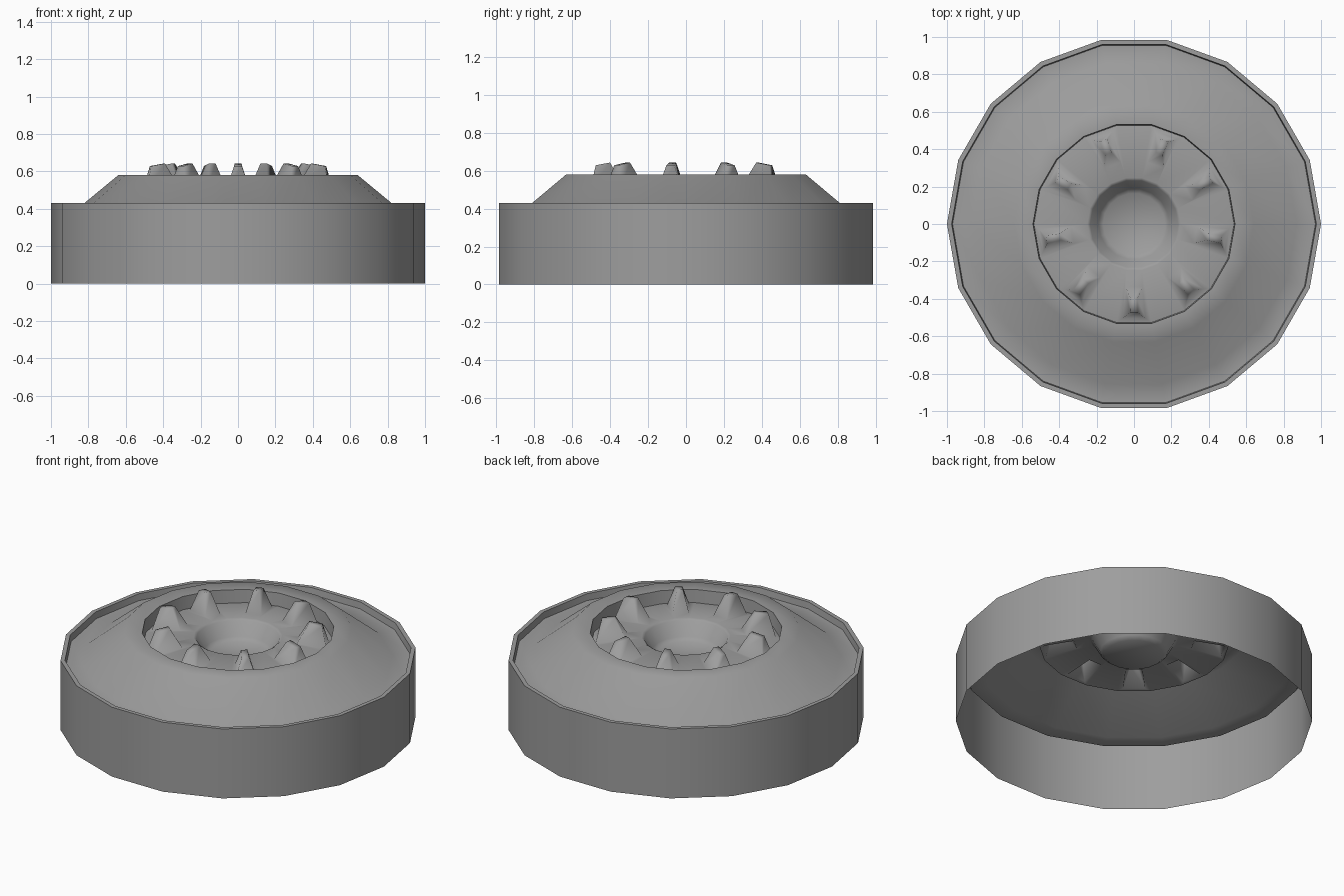
import bpy, bmesh
from math import cos, sin, tan, radians

if "Cube" in bpy.data.objects:
    bpy.data.objects.remove(bpy.data.objects["Cube"])

SIDES = 18
C10 = cos(radians(10))
T10 = tan(radians(10))

dark = bpy.data.materials.new("dark_grey_metal")
dark.diffuse_color = (.34, .34, .34, 1)
dark.use_nodes = True
dark.node_tree.nodes["Principled BSDF"].inputs["Base Color"].default_value = dark.diffuse_color


def finish(bm, name, smooth_angle):
    bmesh.ops.remove_doubles(bm, verts=bm.verts, dist=0.0005)
    bmesh.ops.recalc_face_normals(bm, faces=bm.faces)
    mesh = bpy.data.meshes.new(name)
    bm.to_mesh(mesh)
    bm.free()
    mesh.materials.append(dark)
    ob = bpy.data.objects.new(name, mesh)
    bpy.context.collection.objects.link(ob)
    bpy.ops.object.select_all(action='DESELECT')
    ob.select_set(True)
    bpy.context.view_layer.objects.active = ob
    bpy.ops.object.shade_smooth_by_angle(angle=radians(smooth_angle))


def lathe(bm, profile, cap=False):
    rings = [[bm.verts.new((r * cos(radians(20 * i)), r * sin(radians(20 * i)), z))
              for i in range(SIDES)] for r, z in profile]
    for a, b in zip(rings, rings[1:]):
        for i in range(SIDES):
            j = (i + 1) % SIDES
            bm.faces.new((a[i], a[j], b[j], b[i]))
    if cap:
        bm.faces.new(rings[-1])


# Open shell: tread wall, lip, sunken gutter, sloped side and hub rim
bm = bmesh.new()
lathe(bm, [(1, 0), (1, .43), (.975, .43), (.97, .39), (.87, .39),
           (.64, .58), (.54, .58), (.535, .50)])
finish(bm, "wheel_shell", 60)

# Hub: centre cup, then a floor whose every second segment has a hollow lug
bm = bmesh.new()
lathe(bm, [(.25, .54), (.235, .53), (.19, .45), (.165, .43)], cap=True)
R_OUT, R_IN = .535 * C10, .25 * C10


def floor_z(d):
    return .50 + .04 * (R_OUT - d) / (R_OUT - R_IN)


def trapezoid(ang, d_out, w_out, z_out, d_in, w_in, z_in):
    corners = ((d_out, -w_out, z_out), (d_out, w_out, z_out),
               (d_in, w_in, z_in), (d_in, -w_in, z_in))
    return [bm.verts.new((d * cos(ang) - t * sin(ang),
                          d * sin(ang) + t * cos(ang), z)) for d, t, z in corners]


for k in range(SIDES):
    ang = radians(-90 + 20 * k)
    outer = trapezoid(ang, R_OUT, R_OUT * T10, .50, R_IN, R_IN * T10, .54)
    if k % 2:
        bm.faces.new(outer)
        continue
    base = trapezoid(ang, .505, .062, floor_z(.505), .335, .046, floor_z(.335))
    top = trapezoid(ang, .475, .021, .628, .40, .018, .642)
    for a, b in ((outer, base), (base, top)):
        for i in range(4):
            j = (i + 1) % 4
            bm.faces.new((a[i], a[j], b[j], b[i]))
    bm.faces.new(top)
finish(bm, "hub_with_lugs", 85)
